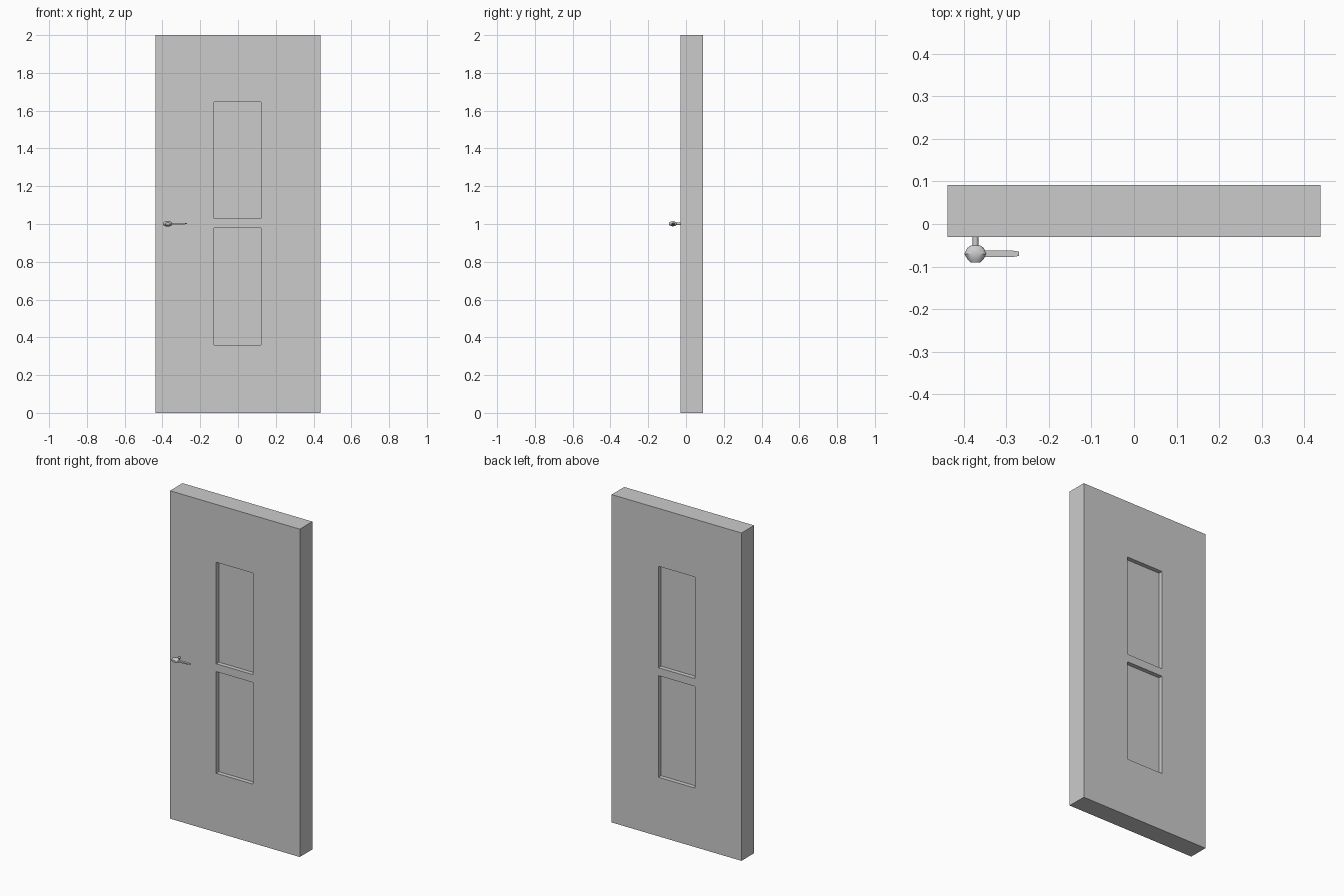
import bpy, bmesh, math
from mathutils import Vector

if "Cube" in bpy.data.objects:
    bpy.data.objects.remove(bpy.data.objects["Cube"], do_unlink=True)

grey = bpy.data.materials.new("plain grey")
grey.use_nodes = True
COLOUR = (0.6, 0.6, 0.6, 1)
grey.diffuse_color = COLOUR
grey.node_tree.nodes["Principled BSDF"].inputs["Base Color"].default_value = COLOUR


def finish(name, bm, smooth=False):
    bmesh.ops.recalc_face_normals(bm, faces=bm.faces)
    mesh = bpy.data.meshes.new(name)
    bm.to_mesh(mesh)
    bm.free()
    mesh.materials.append(grey)
    obj = bpy.data.objects.new(name, mesh)
    bpy.context.collection.objects.link(obj)
    if smooth:
        bpy.ops.object.select_all(action='DESELECT')
        obj.select_set(True)
        bpy.context.view_layer.objects.active = obj
        bpy.ops.object.shade_smooth_by_angle(angle=math.radians(35))
    return obj


def loft(bm, rings):
    """Skin a list of equal-length rings and cap both ends."""
    loops = [[bm.verts.new(p) for p in ring] for ring in rings]
    n = len(loops[0])
    for a, b in zip(loops, loops[1:]):
        for i in range(n):
            j = (i + 1) % n
            bm.faces.new((a[i], a[j], b[j], b[i]))
    bm.faces.new(loops[0])
    bm.faces.new(loops[-1])


def lathe_y(bm, centre, profile, squash, sides):
    """Oval sections along y, from (y, radius) pairs."""
    x, z = centre
    turns = [math.tau * i / sides for i in range(sides)]
    loft(bm, [[Vector((x + r * math.cos(t), y, z + squash * r * math.sin(t)))
               for t in turns] for y, r in profile])


# Door slab: a grid of faces front and back, with two sunken panels on each
FRONT, BACK, DEPTH = -0.03, 0.091, 0.026
XS = (-0.438, -0.126, 0.122, 0.438)
ZS = (0, 0.36, 0.98, 1.028, 1.647, 2)
bm = bmesh.new()
panels = []
for y in (FRONT, BACK):
    for i in range(len(XS) - 1):
        for k in range(len(ZS) - 1):
            corners = ((XS[i], ZS[k]), (XS[i + 1], ZS[k]),
                       (XS[i + 1], ZS[k + 1]), (XS[i], ZS[k + 1]))
            if i == 1 and k in (1, 3):
                inward = DEPTH if y == FRONT else -DEPTH
                rim = [bm.verts.new((x, y, z)) for x, z in corners]
                sunk = [bm.verts.new((x, y + inward, z)) for x, z in corners]
                for a in range(4):
                    b = (a + 1) % 4
                    bm.faces.new((rim[a], rim[b], sunk[b], sunk[a]))
                bm.faces.new(sunk)
            else:
                bm.faces.new([bm.verts.new((x, y, z)) for x, z in corners])
bmesh.ops.remove_doubles(bm, verts=bm.verts, dist=0.0001)
# Edges of the slab
bmesh.ops.bridge_loops(bm, edges=[e for e in bm.edges if e.is_boundary])
bmesh.ops.dissolve_limit(bm, angle_limit=0.01, verts=bm.verts, edges=bm.edges)
finish("door_slab", bm)

# Handle stem
KNOB = (-0.372, 1.001)
bm = bmesh.new()
lathe_y(bm, KNOB, ((FRONT + 0.002, 0.0065), (-0.056, 0.0065)), 1, 12)
finish("handle_stem", bm, True)

# Oval handle knob
bm = bmesh.new()
lathe_y(bm, KNOB, ((-0.051, 0.012), (-0.056, 0.019), (-0.07, 0.026),
                   (-0.083, 0.019), (-0.09, 0.012)), 0.55, 16)
finish("handle_knob", bm, True)

# Thin lever, flat on top and tapering to its tip
bm = bmesh.new()
sections = ((-0.365, 0.009, 0.993), (-0.345, 0.0075, 0.995),
            (-0.285, 0.0075, 0.998), (-0.27, 0.005, 1.001))
loft(bm, [[(x, -0.07 + sy * w, z) for sy, z in
           ((-1, low), (1, low), (1, 1.004), (-1, 1.004))]
          for x, w, low in sections])
finish("handle_lever", bm)
